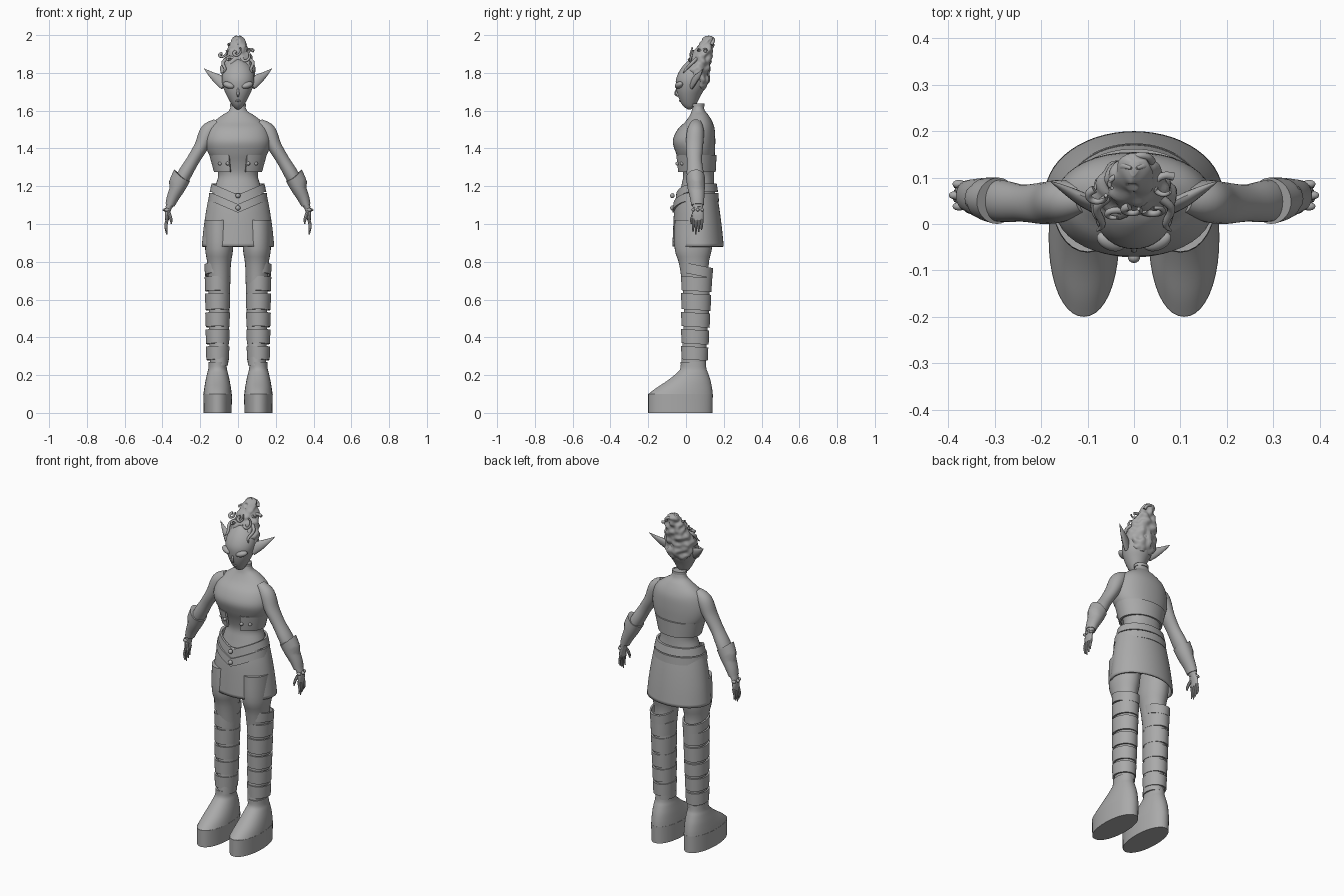
import bpy, bmesh, math
from mathutils import Vector, noise

old = bpy.data.objects.get("Cube")
if old:
    bpy.data.objects.remove(old, do_unlink=True)

GREY = (0.4, 0.4, 0.4, 1)
mat = bpy.data.materials.new("plain grey")
mat.use_nodes = True
mat.diffuse_color = GREY
mat.node_tree.nodes["Principled BSDF"].inputs["Base Color"].default_value = GREY


def finish(name, bm, angle=40):
    bmesh.ops.recalc_face_normals(bm, faces=bm.faces)
    mesh = bpy.data.meshes.new(name)
    bm.to_mesh(mesh)
    bm.free()
    mesh.materials.append(mat)
    obj = bpy.data.objects.new(name, mesh)
    bpy.context.collection.objects.link(obj)
    bpy.ops.object.select_all(action="DESELECT")
    bpy.context.view_layer.objects.active = obj
    obj.select_set(True)
    bpy.ops.object.shade_smooth_by_angle(angle=math.radians(angle))
    return obj


def skin(name, rings, caps=True, closed=False, angle=40):
    """Join equal rings of points into one surface."""
    bm = bmesh.new()
    loops = [[bm.verts.new(p) for p in ring] for ring in rings]
    pairs = list(zip(loops, loops[1:]))
    if closed:
        pairs.append((loops[-1], loops[0]))
    for a, b in pairs:
        for i in range(len(a)):
            j = (i + 1) % len(a)
            bm.faces.new((a[i], a[j], b[j], b[i]))
    if caps and not closed:
        bm.faces.new(loops[0])
        bm.faces.new(loops[-1])
    return finish(name, bm, angle)


def oval(t, cx, rx, front, back, power=2.0):
    c, s = math.cos(t), math.sin(t)
    x = cx + rx * math.copysign(abs(c) ** (2 / power), c)
    y = (front + back) / 2 + (back - front) / 2 * math.copysign(abs(s) ** (2 / power), s)
    return x, y


def smooth_rows(rows, steps):
    """Catmull-Rom interpolation of equal tuples."""
    out = []
    last = len(rows) - 1
    for i in range(last):
        a, b, c, d = (rows[min(max(k, 0), last)] for k in (i - 1, i, i + 1, i + 2))
        for s in range(steps):
            t = s / steps
            out.append([q + t / 2 * (r - p + t * (2 * p - 5 * q + 4 * r - u + t * (3 * (q - r) + u - p)))
                        for p, q, r, u in zip(a, b, c, d)])
    return out + [list(rows[-1])]


def loft(name, rows, cx=0, n=40, power=2.0, steps=4, caps=True, angle=40):
    """Stack ovals given as (z, half width, front y, back y)."""
    rings = [[(*oval(2 * math.pi * i / n, cx, rx, f, b, power), z) for i in range(n)]
             for z, rx, f, b in smooth_rows(rows, steps)]
    return skin(name, rings, caps, angle=angle)


def tube(name, rows, n=16, steps=5):
    """Sweep an oval along (x, y, z, radius across, radius along y)."""
    rows = smooth_rows(rows, steps)
    pts = [Vector(r[:3]) for r in rows]
    rings = []
    for i, r in enumerate(rows):
        tan = (pts[min(i + 1, len(pts) - 1)] - pts[max(i - 1, 0)]).normalized()
        ref = Vector((0, 1, 0)) if abs(tan.y) < 0.85 else Vector((0, 0, 1))
        u = tan.cross(ref).normalized()
        v = u.cross(tan)
        rings.append([pts[i] + u * r[3] * math.cos(a) + v * r[4] * math.sin(a)
                      for a in (2 * math.pi * k / n for k in range(n))])
    return skin(name, rings)


def band(name, z0, z1, low, high, cx=0, thick=0.012, gap=0.0, dz=lambda x, y: 0, n=64):
    """Raised strap round an oval; gap is the half angle left open in front."""
    start = -math.pi / 2 + gap
    rings = []
    for i in range(n + (1 if gap else 0)):
        t = start + (2 * math.pi - 2 * gap) * i / n
        ring = []
        for z, (rx, f, b), e in ((z0, low, 0), (z0, low, thick), (z1, high, thick), (z1, high, 0)):
            x, y = oval(t, cx, rx + e, f - e, b + e)
            ring.append((x, y, z + dz(x, y)))
        rings.append(ring)
    return skin(name, rings, closed=not gap)


def ball(name, loc, size, turn=0.0):
    bm = bmesh.new()
    bmesh.ops.create_uvsphere(bm, u_segments=20, v_segments=12, radius=1)
    obj = finish(name, bm)
    obj.location, obj.scale, obj.rotation_euler = loc, size, (0, turn, 0)
    return obj


# Torso, neck and hips
loft("torso", [(0.98, .14, -.04, .165), (1.12, .14, -.04, .16), (1.2, .12, -.025, .15),
               (1.26, .105, -.015, .148), (1.32, .125, -.03, .15), (1.38, .16, -.055, .153),
               (1.44, .172, -.07, .155), (1.5, .158, -.045, .152), (1.54, .13, -.005, .14),
               (1.575, .085, .02, .12), (1.6, .048, .03, .1), (1.635, .036, .04, .09)], power=2.15)
band("neck_collar", 1.622, 1.638, (.034, .035, .09), (.034, .035, .09), thick=.008)

# Bodice strap, open in front, with rivets
band("bodice_strap", 1.275, 1.365, (.115, -.035, .145), (.14, -.045, .15), gap=.33, thick=.012)
for side in (-1, 1):
    for x, y in ((.055, -.045), (.095, -.02)):
        ball("bodice_rivet", (side * x, y, 1.32), (.01, .012, .01))


# Belts dipping to a point in front
def dip(x, y):
    return -.06 * max(0, 1 - abs(x) / .14) if y < .06 else 0


band("upper_belt", 1.17, 1.215, (.138, -.045, .158), (.128, -.04, .15), dz=dip)
band("lower_belt", 1.12, 1.165, (.145, -.06, .162), (.14, -.055, .16), dz=dip)
for z in (1.15, 1.085):
    ball("belt_stud", (0, -.072, z), (.013, .012, .013))

# Skirt shell
skirt = loft("skirt", [(.88, .192, -.072, .2), (.98, .182, -.068, .19), (1.08, .167, -.062, .177),
                       (1.165, .15, -.05, .163)], n=56, caps=False)
shell = skirt.modifiers.new("thickness", "SOLIDIFY")
shell.thickness = .01
shell.offset = -1

for side in (-1, 1):
    cx = side * .108
    # Legs, wraps and boots
    loft("leg", [(1.02, .075, -.06, .15), (.87, .074, -.06, .137), (.78, .062, -.035, .12),
                 (.6, .056, -.012, .125), (.42, .052, -.015, .112), (.25, .048, -.025, .105)],
         cx=side * .1, n=28)
    wraps = ((.73, .785), (.645, .72), (.545, .63), (.455, .53), (.365, .44), (.28, .35))
    for i, (z0, z1) in enumerate(wraps):
        r = .06 - .0015 * i
        lo = (r - .003, -.014, .13 - .005 * i)
        hi = (r, -.016, .133 - .005 * i)
        band("leg_wrap", z0, z1, lo, hi, cx, .01, n=36,
             dz=lambda x, y, k=(.2 if i == 0 else .06): -k * (y - .05))
    loft("boot_sole", [(0, .074, -.2, .14), (.1, .076, -.2, .142)], cx, 40, 2.1, 1)
    loft("boot_upper", [(.1, .075, -.199, .141), (.13, .071, -.16, .138), (.17, .064, -.1, .13),
                        (.21, .055, -.05, .117), (.235, .049, -.03, .108), (.27, .047, -.028, .105)],
         cx, 40, 2.1)

    # Arm, forearm guard and wrist studs
    s = side
    tube("arm", [(s * .11, .055, 1.535, .025, .03), (s * .155, .05, 1.49, .045, .045),
                 (s * .195, .045, 1.41, .037, .045), (s * .24, .045, 1.335, .034, .04),
                 (s * .29, .05, 1.25, .037, .045), (s * .34, .058, 1.15, .027, .034),
                 (s * .368, .063, 1.085, .017, .026)], n=24)
    guard = tube("forearm_guard", [(s * .293, .05, 1.245, .043, .05), (s * .318, .054, 1.195, .04, .046),
                                   (s * .345, .059, 1.14, .032, .038), (s * .36, .061, 1.1, .025, .033)], n=28)
    for v in guard.data.vertices:
        outward = s * (v.co.x - s * (.293 + (1.245 - v.co.z) * .46))
        if v.co.z > 1.2 and outward > 0:
            v.co.z += outward * .5
            v.co.x += s * outward * .15
    for k in range(3):
        ball("wrist_stud", (s * (.385 - .008 * abs(k - 1)), .038 + .024 * k, 1.075), (.014, .009, .009))
    # Hand and fingers
    tube("hand", [(s * .366, .063, 1.09, .016, .025), (s * .374, .063, 1.055, .013, .03),
                  (s * .376, .063, 1.02, .009, .028)], n=16)
    for k in range(4):
        y = .04 + .015 * k
        tip = .945 + .012 * abs(k - 1)
        tube("finger", [(s * .374, y, 1.03, .008, .008), (s * .382, y - .002, .99, .008, .007),
                        (s * .377, y - .003, tip, .003, .003)], n=8, steps=3)
    tube("thumb", [(s * .366, .042, 1.06, .009, .009), (s * .355, .03, 1.025, .008, .008),
                   (s * .353, .027, 1.0, .003, .003)], n=8, steps=3)

    # Ears and eyes
    tube("ear", [(s * .07, .03, 1.735, .028, .012), (s * .105, .05, 1.765, .027, .014),
                 (s * .14, .07, 1.79, .016, .01), (s * .18, .092, 1.823, .001, .001)], n=14)
    eye = ball("eye", (s * .05, -.037, 1.735), (.033, .02, .017), -s * .3)
    eye.rotation_euler.z = s * .4

# Head with nose and mouth
loft("head", [(1.607, .006, .01, .025), (1.618, .022, -.008, .045), (1.64, .038, -.026, .058),
              (1.68, .06, -.043, .078), (1.72, .077, -.052, .1), (1.765, .086, -.053, .112),
              (1.81, .08, -.035, .117), (1.85, .055, -.005, .11), (1.87, .02, .02, .09)], n=36)
tube("nose", [(0, -.048, 1.72, .004, .003), (0, -.056, 1.69, .007, .006), (0, -.042, 1.675, .004, .003)], n=10)
ball("mouth", (0, -.031, 1.652), (.014, .007, .005))

# Swept-up hair with a lumpy surface
hair = loft("hair", [(1.71, .035, .06, .1), (1.75, .075, .025, .118), (1.8, .088, -.015, .125),
                     (1.85, .082, .008, .132), (1.9, .066, .035, .14), (1.945, .048, .062, .148),
                     (1.98, .03, .09, .152), (1.995, .01, .105, .135)], n=56, steps=8, angle=60)
for v in hair.data.vertices:
    push = Vector((v.co.x, v.co.y - .07, 0)).normalized()
    v.co += push * .016 * noise.noise(v.co * Vector((32, 32, 22)).x)


# Curled locks
def curl(centre, radius, turn, sweep, lean, thick=.009):
    rows = []
    for k in range(9):
        a = turn + sweep * k / 8
        r = radius * (1 - .45 * k / 8)
        rows.append((centre[0] + r * math.cos(a), centre[1] + r * math.sin(a) * math.cos(lean),
                     centre[2] + r * math.sin(a) * math.sin(lean) + .004 * k - .016,
                     thick * (1 - .07 * k), thick * (1 - .07 * k)))
    tube("hair_curl", rows, n=10, steps=3)


curl((.068, .08, 1.92), .03, 1, 4.4, .5)
curl((-.035, .085, 1.94), .028, -1, 5, .6)
curl((.012, .135, 1.965), .026, 0, 5.5, 1)
curl((-.075, .06, 1.9), .026, 2, 4.5, .9)
curl((.045, .03, 1.89), .025, 3, 5, 1.2)
curl((-.04, .02, 1.87), .025, 0, 5, 1.1)
curl((0, .03, 1.91), .024, 2, 5, 1.2)
for s in (-1, 1):
    tube("side_lock", [(s * .05, .06, 1.88, .01, .01), (s * .08, .035, 1.855, .009, .009),
                       (s * .068, .0, 1.82, .007, .007), (s * .08, -.015, 1.8, .002, .002)], n=10)
    tube("top_lock", [(s * .02, .11, 1.95, .014, .014), (s * .022, .125, 1.978, .01, .01),
                      (s * .006, .12, 1.997, .003, .003)], n=10)
